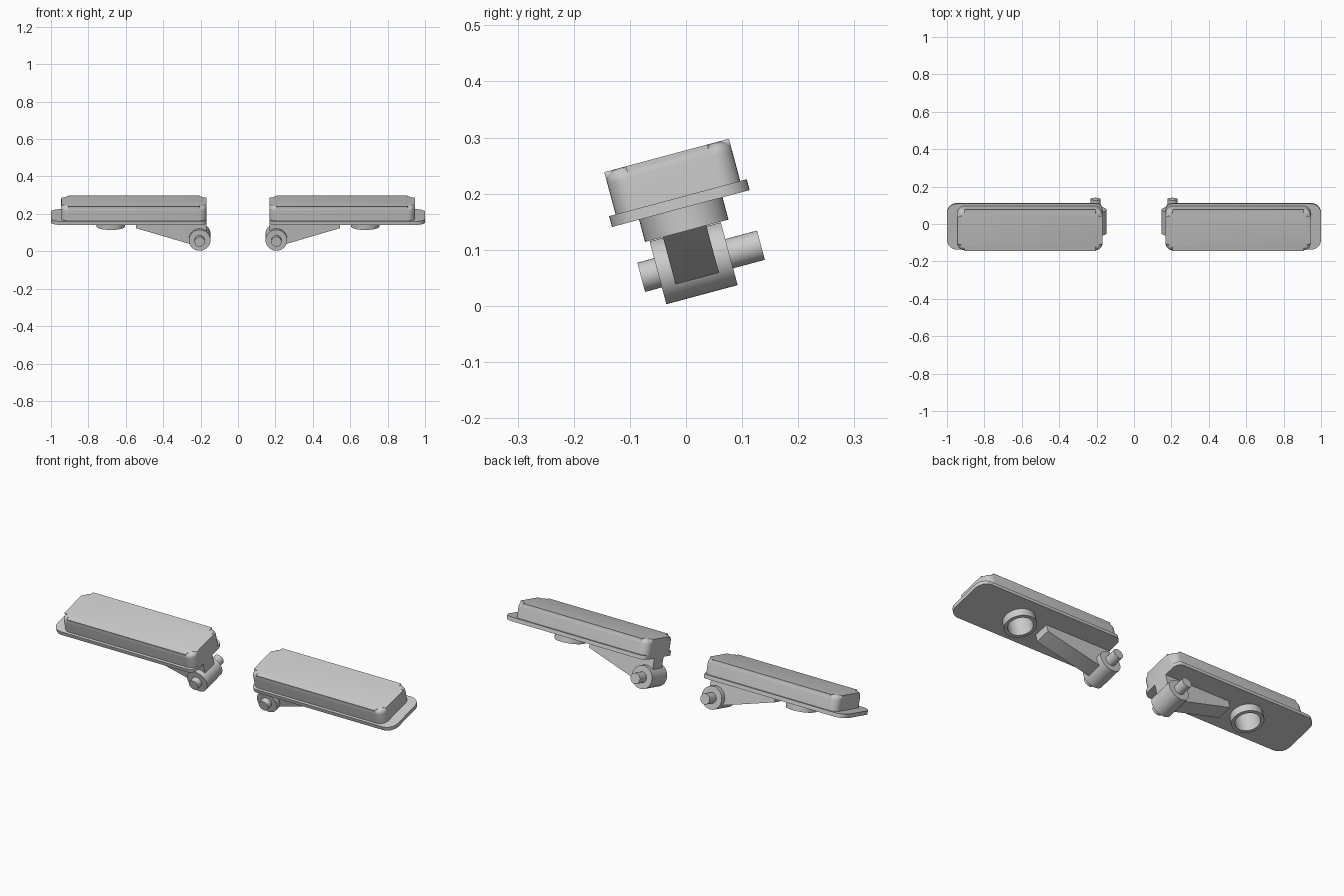
import bpy, bmesh, math
from mathutils import Matrix, Vector

if "Cube" in bpy.data.objects:
    bpy.data.objects.remove(bpy.data.objects["Cube"])

TILT = Matrix.Rotation(math.radians(15), 4, 'X')   # whole pedal leans forward
YC = 0.036                                         # pedal centre line, before tilting


def rounded_rect(x0, x1, y0, y1, r_out, r_in, n=8):
    """Outline with its own corner radius at the x1 (outer) and x0 (inner) ends."""
    pts = []
    for cx, cy, r, a0 in ((x1 - r_out, y1 - r_out, r_out, 0), (x0 + r_in, y1 - r_in, r_in, 90),
                          (x0 + r_in, y0 + r_in, r_in, 180), (x1 - r_out, y0 + r_out, r_out, 270)):
        for i in range(n + 1):
            a = math.radians(a0 + 90 * i / n)
            pts.append((cx + r * math.cos(a), cy + r * math.sin(a)))
    return pts


def circle(cx, cy, r, n=48):
    return [(cx + r * math.cos(2 * math.pi * i / n), cy + r * math.sin(2 * math.pi * i / n))
            for i in range(n)]


def prism(name, outline, lo, hi, side, axis='Z', fillet=0):
    """Extrude an outline along local Z or Y; side = -1 gives the mirrored pedal."""
    bm = bmesh.new()

    def place(p, h):
        x, y, z = (p[0], p[1], h) if axis == 'Z' else (p[0], h, p[1])
        return TILT @ Vector((side * x, y, z))
    low = [bm.verts.new(place(p, lo)) for p in outline]
    top = [bm.verts.new(place(p, hi)) for p in outline]
    bm.faces.new(low)
    lid = bm.faces.new(top)
    for i in range(len(outline)):
        j = (i + 1) % len(outline)
        bm.faces.new((low[i], low[j], top[j], top[i]))
    if fillet:
        bmesh.ops.bevel(bm, geom=list(lid.edges), offset=fillet, segments=5,
                        profile=0.5, affect='EDGES')
    bmesh.ops.recalc_face_normals(bm, faces=bm.faces)
    mesh = bpy.data.meshes.new(name)
    bm.to_mesh(mesh)
    bm.free()
    ob = bpy.data.objects.new(name, mesh)
    bpy.context.collection.objects.link(ob)
    return ob


def activate(ob):
    bpy.ops.object.select_all(action='DESELECT')
    ob.select_set(True)
    bpy.context.view_layer.objects.active = ob


for side, tag in ((-1, "left"), (1, "right")):
    # base plate, padded top and round socket
    plate = prism("base_plate_" + tag, rounded_rect(0.168, 1.0, YC - 0.127, YC + 0.127, 0.055, 0.035),
                  0.17, 0.19, side)
    pad = prism("pad_" + tag, rounded_rect(0.168, 0.945, YC - 0.115, YC + 0.115, 0.04, 0.04),
                0.19, 0.268, side, fillet=0.022)
    socket = prism("socket_ring_" + tag, circle(0.68, YC, 0.077), 0.129, 0.17, side)

    # bore running up through socket and plate into the pad
    bore = prism("bore_cutter_" + tag, circle(0.68, YC, 0.06), 0.10, 0.25, side)
    bore.hide_render = True
    for ob in (plate, pad, socket):
        mod = ob.modifiers.new("bore", 'BOOLEAN')
        mod.operation = 'DIFFERENCE'
        mod.solver = 'EXACT'
        mod.object = bore
        activate(ob)
        bpy.ops.object.modifier_apply(modifier=mod.name)
    bpy.data.objects.remove(bore)

    # tapered arm, hinge barrel and hinge pin
    arm = prism("arm_" + tag, [(0.545, 0.17), (0.545, 0.13), (0.255, 0.042), (0.205, 0.05),
                               (0.168, 0.08), (0.168, 0.17)], -0.008, 0.072, side, 'Y')
    barrel = prism("hinge_barrel_" + tag, circle(0.205, 0.07, 0.058), -0.033, 0.0985, side, 'Y')
    pin = prism("hinge_pin_" + tag, circle(0.205, 0.07, 0.027, 32), -0.064, 0.157, side, 'Y')

    for ob in (plate, pad, socket, arm, barrel, pin):
        activate(ob)
        bpy.ops.object.shade_smooth_by_angle(angle=math.radians(30))
